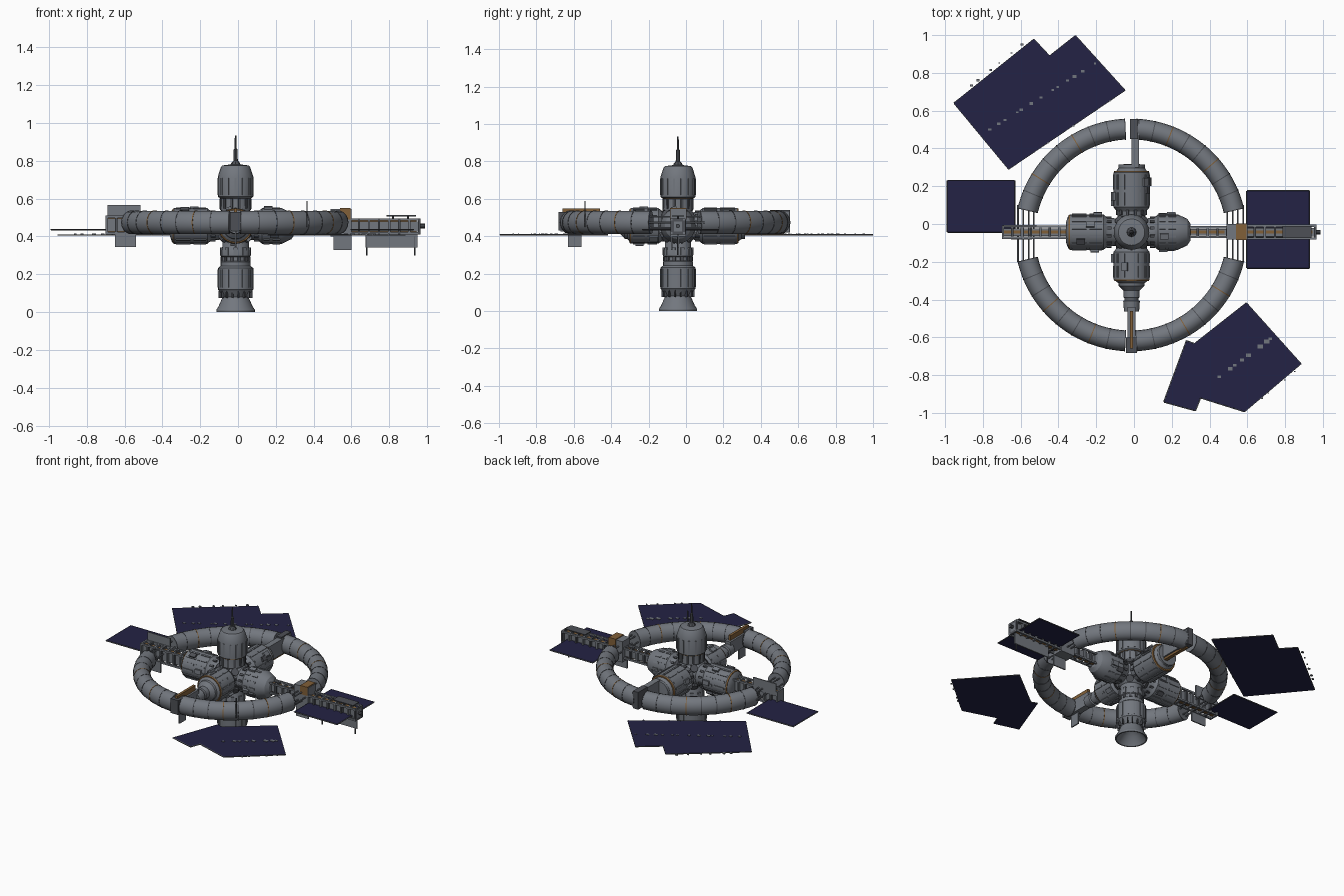
import bpy, bmesh, math, random
from mathutils import Vector, Matrix

if "Cube" in bpy.data.objects:
    bpy.data.objects.remove(bpy.data.objects["Cube"])

random.seed(4)

def material(name, c):
    m = bpy.data.materials.new(name)
    m.diffuse_color = (*c, 1)
    m.use_nodes = True
    m.node_tree.nodes["Principled BSDF"].inputs["Base Color"].default_value = m.diffuse_color
    return m

GREY = material("hull grey", (0.17, 0.185, 0.21))
DARK = material("dark grey", (0.075, 0.08, 0.092))
BROWN = material("copper brown", (0.22, 0.115, 0.04))
BLUE = material("panel navy", (0.017, 0.016, 0.058))

def finish(name, bm, mat, smooth=False):
    bmesh.ops.recalc_face_normals(bm, faces=bm.faces)
    me = bpy.data.meshes.new(name)
    bm.to_mesh(me)
    bm.free()
    me.materials.append(mat)
    ob = bpy.data.objects.new(name, me)
    bpy.context.collection.objects.link(ob)
    if smooth:
        bpy.ops.object.select_all(action='DESELECT')
        ob.select_set(True)
        bpy.context.view_layer.objects.active = ob
        bpy.ops.object.shade_smooth_by_angle(angle=math.radians(30))
    return ob

def box(name, x, y, z, mat):
    """Box from (min, max) ranges."""
    bm = bmesh.new()
    s = Matrix.Diagonal((x[1] - x[0], y[1] - y[0], z[1] - z[0], 1))
    c = Matrix.Translation((sum(x) / 2, sum(y) / 2, sum(z) / 2))
    bmesh.ops.create_cube(bm, size=1, matrix=c @ s)
    return finish(name, bm, mat)

def bar(name, p, q, r, mat, sides=6):
    p, q = Vector(p), Vector(q)
    rot = Vector((0, 0, 1)).rotation_difference(q - p).to_matrix().to_4x4()
    bm = bmesh.new()
    bmesh.ops.create_cone(bm, cap_ends=True, segments=sides, radius1=r, radius2=r,
                          depth=(q - p).length, matrix=Matrix.Translation((p + q) / 2) @ rot)
    return finish(name, bm, mat)

def frame(origin, direction):
    rot = Vector((0, 0, 1)).rotation_difference(Vector(direction)).to_matrix().to_4x4()
    return Matrix.Translation(origin) @ rot

def lathe(name, prof, fr, mat, sides=20):
    """Revolve (distance, radius) points about the frame's z axis."""
    bm = bmesh.new()
    rings = [[bm.verts.new(fr @ Vector((r * math.cos(a), r * math.sin(a), t)))
              for a in (2 * math.pi * i / sides for i in range(sides))] for t, r in prof]
    for a, b in zip(rings, rings[1:]):
        for i in range(sides):
            j = (i + 1) % sides
            bm.faces.new((a[i], a[j], b[j], b[i]))
    bm.faces.new(rings[0])
    bm.faces.new(rings[-1])
    return finish(name, bm, mat, True)

def ribs(name, fr, t0, t1, r, n, mat, w=0.012, h=0.004):
    """Raised strips around a cylinder, in one mesh."""
    bm = bmesh.new()
    for i in range(n):
        m = fr @ Matrix.Rotation(2 * math.pi * (i + .5) / n, 4, 'Z')
        m = m @ Matrix.Translation((r, 0, (t0 + t1) / 2)) @ Matrix.Diagonal((2 * h, w, t1 - t0, 1))
        bmesh.ops.create_cube(bm, size=1, matrix=m)
    return finish(name, bm, mat)

# Central column, with a hollow bell at the foot
HX, HY, HZ = -0.013, -0.043, 0.455
col = frame((HX, HY, 0), (0, 0, 1))
lathe("engine_bell", [(.07, .03), (.05, .06), (.0, .094), (0, .102), (.012, .102), (.03, .09),
                      (.08, .068), (.1, .08), (.115, .09)], col, GREY, 28)
lathe("lower_module", [(.11, .085), (.12, .094), (.232, .094), (.243, .08), (.265, .08), (.27, .074),
                       (.29, .074), (.295, .08), (.325, .08), (.345, .07), (.46, .07)], col, GREY)
ribs("lower_module_ribs", col, .13, .225, .093, 14, GREY)
ribs("lower_windows", col, .268, .292, .076, 12, DARK, .016)
ribs("lower_neck_ribs", col, .30, .34, .079, 10, GREY, .02)
ribs("bell_struts", col, .075, .112, .082, 16, DARK, .006, .008)
lathe("upper_module", [(.45, .07), (.53, .07), (.54, .082), (.57, .08), (.6, .08), (.61, .094),
                       (.715, .094), (.765, .078), (.775, .07), (.78, .03)], col, GREY)
ribs("upper_module_ribs", col, .62, .71, .093, 14, GREY)
ribs("upper_neck_ribs", col, .545, .6, .081, 12, DARK, .014)
lathe("upper_band", [(.602, .08), (.602, .086), (.607, .086), (.607, .08)], col, BROWN)
lathe("antenna", [(.77, .03), (.79, .022), (.80, .012), (.86, .010), (.865, .005), (.933, .004)], col, DARK, 8)

# Hub ball with diagonal lugs
bm = bmesh.new()
bmesh.ops.create_uvsphere(bm, u_segments=20, v_segments=12, radius=.108,
                          matrix=Matrix.Translation((HX, HY, HZ)))
finish("hub", bm, GREY, True)
for i in range(4):
    a = math.pi / 4 + i * math.pi / 2
    for s in (-1, 1):
        d = Vector((math.cos(a), math.sin(a), s * .7)).normalized()
        c = Vector((HX, HY, HZ))
        bar("hub_lug", c + d * .09, c + d * .118, .025, DARK, 8)

# Four side modules
C = (HX, HY, HZ)
modules = [
    ("left", (-1, 0, 0), .137, .325, .094, [(.337, .082), (.348, .05)]),
    ("right", (1, 0, 0), .128, .245, .094, [(.295, .07), (.312, .045)]),
    ("front", (0, -1, 0), .092, .25, .095, [(.27, .07), (.285, .068), (.31, .042), (.345, .042),
                                          (.35, .036), (.36, .036), (.365, .044), (.42, .04)]),
    ("back", (0, 1, 0), .12, .315, .096, [(.325, .08), (.34, .07), (.358, .07), (.36, .03)])]
for nm, d, t0, t1, r, tail in modules:
    fr = frame(C, d)
    lathe(nm + "_module", [(.05, .07), (t0 - .012, .076), (t0, r - .01), (t0 + .012, r),
                           (t1, r)] + tail, fr, GREY)
    tm = (t0 + t1) / 2
    ribs(nm + "_module_ribs", fr, t0 + .02, tm - .008, r, 14, GREY)
    ribs(nm + "_module_outer_ribs", fr, tm + .008, t1 - .01, r, 14, GREY)
    ribs(nm + "_module_vents", fr, t0 - .03, t0 - .004, .08, 12, DARK, .014)
    lathe(nm + "_copper_band", [(t1 + .002, r - .02), (t1 + .002, r - .001), (t1 + .008, r - .004),
                                (t1 + .008, r - .02)], fr, BROWN)
    # equipment boxes on the hull
    for k in range(5):
        a = random.uniform(0, 6.28)
        t = random.uniform(t0 + .03, t1 - .03)
        m = fr @ Matrix.Rotation(a, 4, 'Z') @ Matrix.Translation((r, 0, t)) @ Matrix.Diagonal((.024, .03, .045, 1))
        b = bmesh.new()
        bmesh.ops.create_cube(b, size=1, matrix=m)
        finish(nm + "_equipment", b, DARK if k % 2 else GREY)

# Ring: four curved tubes with seam bands
RX, RY, RZ, R = -0.017, -0.058, 0.474, 0.561

def arc(name, a0, a1, grow, mat, steps, sides=18):
    bm = bmesh.new()
    loops = []
    for i in range(steps + 1):
        a = math.radians(a0 + (a1 - a0) * i / steps)
        loop = []
        for k in range(sides):
            b = 2 * math.pi * k / sides
            rr = R + (.055 + grow) * math.cos(b)
            loop.append(bm.verts.new((RX + rr * math.cos(a), RY + rr * math.sin(a),
                                      RZ + (.062 + grow) * math.sin(b))))
        loops.append(loop)
    for p, q in zip(loops, loops[1:]):
        for k in range(sides):
            n = (k + 1) % sides
            bm.faces.new((p[k], p[n], q[n], q[k]))
    bm.faces.new(loops[0])
    bm.faces.new(loops[-1])
    finish(name, bm, mat, True)

for q in range(4):
    lo, hi = (13.2, 87.2) if q % 2 == 0 else (2.8, 76.8)
    lo, hi = lo + 90 * q, hi + 90 * q
    arc("ring_quadrant", lo, hi, 0, GREY, 24)
    for s in range(9):
        a = lo + .3 + (hi - lo - .6) * s / 8
        arc("ring_seam", a - .25, a + .25, .0015, BROWN if s in (3, 6) else DARK, 1)
# rods across the side gaps
for cx in (-0.572, 0.536):
    for k in range(4):
        x = cx + (k - 1.5) * .028
        z = RZ + (.03 if k in (1, 2) else 0)
        bar("gap_rod", (x, -.2, z), (x, .1, z), .005, GREY)
        if k in (1, 2):
            bar("gap_rod_low", (x, -.2, RZ - .03), (x, .1, RZ - .03), .005, GREY)

# Long arms: a core with four rails and cross frames
def arm(name, x0, x1, hw, z0, z1, n):
    box(name + "_core", (x0, x1), (HY - hw * .55, HY + hw * .55), (z0 + .015, z1 - .015), GREY)
    box(name + "_duct", (x0, x1 - .02), (HY - .008, HY + .008), (z0 + .008, z1 - .012), BROWN)
    for sy in (-1, 1):
        for z in (z0 + .006, z1 - .006):
            y = HY + sy * (hw - .006)
            box(name + "_rail", (x0, x1), (y - .006, y + .006), (z - .006, z + .006), GREY)
    for i in range(n + 1):
        x = x0 + .006 + (x1 - x0 - .012) * i / n
        box(name + "_frame", (x - .006, x + .006), (HY - hw, HY + hw), (z0, z1), DARK if i % 2 else GREY)

arm("left_arm", -.70, -.34, .036, .41, .51, 7)
arm("right_inner_arm", .28, .5, .032, .42, .50, 4)
arm("right_outer_arm", .58, .965, .04, .41, .495, 7)
box("right_joint", (.49, .60), (-.083, .0), (.40, .545), GREY)
box("right_joint_band", (.54, .595), (-.086, .003), (.49, .55), BROWN)
bar("right_tip", (.96, HY, .455), (.988, HY, .455), .012, DARK, 8)
box("left_upper_fin", (-.69, -.515), (-.012, -.004), (.48, .565), GREY)
box("left_lower_fin", (-.65, -.54), (-.082, -.074), (.345, .42), GREY)
box("right_lower_fin", (.675, .95), (-.046, -.038), (.34, .42), GREY)
box("joint_lower_fin", (.505, .60), (-.08, -.072), (.327, .41), GREY)
box("right_top_plate", (.785, .94), (-.075, -.01), (.506, .512), DARK)
for x in (.68, .935):
    bar("right_stem", (x, HY, .30), (x, HY, .40), .004, DARK)
for x in (.82, .9):
    bar("top_plate_post", (x, HY, .48), (x, HY, .51), .006, DARK)

# Short front and back arms to the ring
box("front_arm", (-.035, .009), (-.67, -.44), (.425, .515), GREY)
box("front_arm_top", (-.022, -.004), (-.66, -.46), (.51, .548), BROWN)
box("front_clamp", (-.042, .016), (-.682, -.60), (.43, .53), DARK)
box("front_lower_fin", (-.017, -.009), (-.63, -.56), (.343, .43), GREY)
box("back_arm", (-.014, .026), (.30, .55), (.425, .53), GREY)
box("back_arm_duct", (-.008, .016), (.30, .52), (.41, .43), BROWN)
box("back_clamp", (-.02, .02), (.45, .555), (.42, .54), DARK)
bar("ring_spike", (.365, -.54, .45), (.365, -.54, .588), .004, DARK)

# Solar panels: thin plates with grey edges and seams
def panel(name, pts, z):
    bm = bmesh.new()
    f = bm.faces.new([bm.verts.new((x, y, z - .003)) for x, y in pts])
    ext = bmesh.ops.extrude_face_region(bm, geom=[f])
    vs = [v for v in ext["geom"] if isinstance(v, bmesh.types.BMVert)]
    bmesh.ops.translate(bm, verts=vs, vec=(0, 0, .006))
    finish(name, bm, BLUE)
    for p, q in zip(pts, pts[1:] + pts[:1]):
        bar(name + "_edge", (*p, z), (*q, z), .004, DARK, 4)

def rect(x0, x1, y0, y1):
    return [(x0, y0), (x1, y0), (x1, y1), (x0, y1)]

panel("left_panel", rect(-.988, -.632, -.043, .23), .436)
panel("right_back_panel", rect(.597, .928, -.02, .175), .436)
panel("right_front_panel", rect(.597, .928, -.233, -.07), .436)
panel("back_panel", [(-.953, .64), (-.53, .978), (-.447, .889), (-.31, .997), (-.048, .708), (-.664, .291)], .408)
panel("front_panel", [(.595, -.418), (.884, -.74), (.585, -.993), (.352, -.92), (.325, -.988),
                      (.158, -.942), (.278, -.618), (.32, -.634)], .408)

# Spine fittings and stray edge fittings on the large panels
def fittings(name, p, q, n, size):
    p, q = Vector(p), Vector(q)
    for i in range(n):
        c = p.lerp(q, (i + random.random() * .7) / n)
        s = size * random.uniform(.5, 1.2)
        box(name, (c.x - s, c.x + s), (c.y - s * .7, c.y + s * .7), (.406, .414), GREY)

fittings("back_panel_spine", (-.78, .49), (-.19, .86), 13, .011)
fittings("front_panel_spine", (.45, -.81), (.76, -.58), 8, .013)
fittings("back_panel_clips", (-.90, .70), (-.55, .985), 6, .007)
fittings("back_panel_inner_clips", (-.55, .365), (-.10, .67), 5, .006)
fittings("front_panel_clips", (.86, -.775), (.62, -.97), 4, .007)
